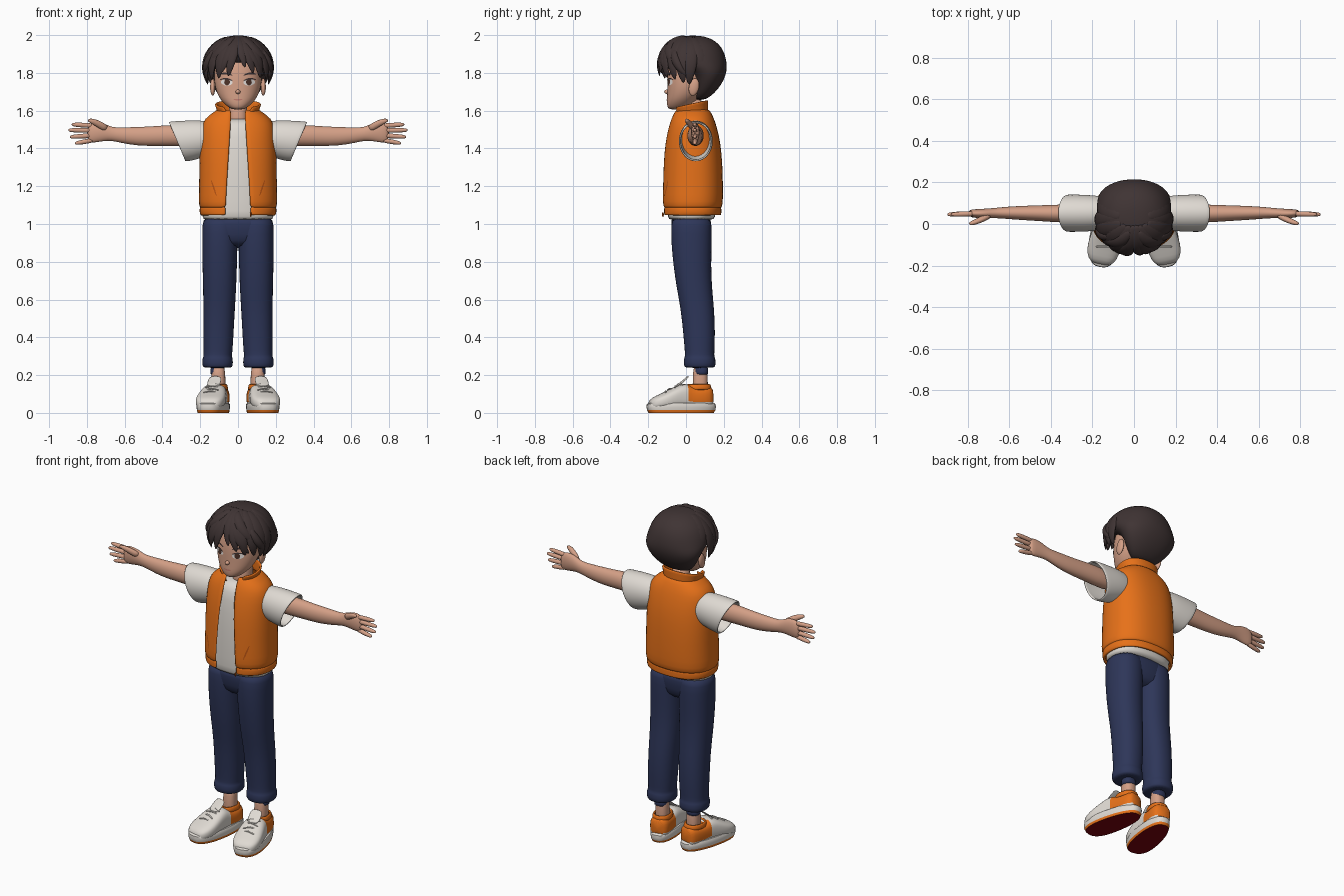
import bpy, bmesh
from math import sin, cos, pi, radians, asin
from mathutils import Vector, Matrix
from mathutils.bvhtree import BVHTree

if "Cube" in bpy.data.objects:
    bpy.data.objects.remove(bpy.data.objects["Cube"])


def material(name, *rgb):
    m = bpy.data.materials.new(name)
    m.diffuse_color = (*rgb, 1)
    m.use_nodes = True
    bsdf = m.node_tree.nodes["Principled BSDF"]
    bsdf.inputs["Base Color"].default_value = (*rgb, 1)
    bsdf.inputs["Roughness"].default_value = 0.8
    return m


SKIN = material("skin", .66, .35, .24)
HAIR = material("dark brown hair", .05, .034, .034)
ORANGE = material("orange cloth", .82, .17, .01)
SEAM = material("dark orange seam", .5, .09, .006)
WHITE = material("off white", .74, .70, .65)
NAVY = material("navy cloth", .027, .037, .10)
RED = material("dark red rubber", .2, .001, .004)
EYE = material("eye white", .8, .75, .72)
IRIS = material("brown iris", .07, .03, .02)
LIP = material("lip", .5, .19, .15)


def spow(v, p):
    return abs(v) ** p * (1 if v >= 0 else -1)


def oval(c, u, v, n=24, p=1.0, gap=0.0):
    """Ring about c with half axes u and v; a gap leaves it open at +v."""
    c, u, v = Vector(c), Vector(u), Vector(v)
    a0 = asin((gap / u.length) ** (1 / p)) if gap else 0
    steps = n - 1 if gap else n
    angles = [a0 + (2 * pi - 2 * a0) * i / steps for i in range(n)]
    return [c + u * spow(sin(a), p) + v * spow(cos(a), p) for a in angles]


def level(z, w, front, back, cx=0.0, p=0.85, gap=0.0):
    """Horizontal ring given by half width, front y and back y."""
    return oval((cx, (front + back) / 2, z), (w, 0, 0), (0, (front - back) / 2, 0), 24, p, gap)


def finish(name, bm, mats, mirror=False, sub=1, thick=0.0, rule=None):
    bm.normal_update()
    for f in bm.faces:
        f.smooth = True
        if rule:
            f.material_index = rule(f.calc_center_median(), f.normal)
    me = bpy.data.meshes.new(name)
    bm.to_mesh(me)
    bm.free()
    ob = bpy.data.objects.new(name, me)
    bpy.context.collection.objects.link(ob)
    for m in mats:
        me.materials.append(m)
    if mirror:
        ob.modifiers.new("mirror", 'MIRROR').use_mirror_merge = False
    if thick:
        s = ob.modifiers.new("thickness", 'SOLIDIFY')
        s.thickness, s.offset = thick, 0
    if sub:
        s = ob.modifiers.new("smooth", 'SUBSURF')
        s.levels = s.render_levels = sub
    else:
        bpy.ops.object.select_all(action='DESELECT')
        ob.select_set(True)
        bpy.context.view_layer.objects.active = ob
        bpy.ops.object.shade_smooth_by_angle(angle=radians(40))
    return ob


def loft(name, rings, mats, closed=True, caps=True, place=None, **kw):
    bm = bmesh.new()
    rows = [[bm.verts.new(place @ p if place else p) for p in r] for r in rings]
    n = len(rows[0])
    for a, b in zip(rows, rows[1:]):
        for i in range(n if closed else n - 1):
            j = (i + 1) % n
            bm.faces.new((a[i], a[j], b[j], b[i]))
    if caps and closed:
        bm.faces.new(rows[0])
        bm.faces.new(rows[-1])
    bmesh.ops.recalc_face_normals(bm, faces=bm.faces)
    tree = BVHTree.FromBMesh(bm)
    finish(name, bm, mats, **kw)
    return tree


def ball(name, loc, size, mat, rot=0.0, **kw):
    bm = bmesh.new()
    m = Matrix.Translation(loc) @ Matrix.Rotation(rot, 4, 'X') @ Matrix.Diagonal((*size, 1))
    bmesh.ops.create_uvsphere(bm, u_segments=16, v_segments=10, radius=1, matrix=m)
    finish(name, bm, [mat], **kw)


def plate(name, tree, x, z, rx, rz, lift, mat, tilt=0.0, bend=0.0, mirror=True):
    """Thin oval laid on the front of a surface."""
    bm = bmesh.new()
    rows = []
    for s in (.05, .5, 1):
        row = []
        for i in range(20):
            a = 2 * pi * i / 20
            px, pz = rx * s * cos(a), rz * s * sin(a) + bend * (s * cos(a)) ** 2
            at = Vector((x + px * cos(tilt) - pz * sin(tilt), -1, z + px * sin(tilt) + pz * cos(tilt)))
            hit = tree.ray_cast(at, Vector((0, 1, 0)))[0]
            row.append(bm.verts.new((at.x, (hit.y if hit else -.08) - lift, at.z)))
        rows.append(row)
    bm.faces.new(rows[0])
    for a, b in zip(rows, rows[1:]):
        for i in range(20):
            bm.faces.new((a[i], b[i], b[i - 19], a[i - 19]))
    bmesh.ops.recalc_face_normals(bm, faces=bm.faces)
    finish(name, bm, [mat], mirror=mirror, sub=0)


# Head, neck, ears and face
head = loft("head", [level(*r, p=.95) for r in (
    (1.605, .028, -.088, -.02), (1.62, .055, -.1, .02), (1.65, .088, -.103, .05),
    (1.69, .112, -.1, .09), (1.74, .126, -.1, .12), (1.80, .128, -.098, .14),
    (1.87, .115, -.085, .14), (1.93, .07, -.05, .1))], [SKIN])
loft("neck", [level(z, w, .045 - w, .055 + w) for z, w in ((1.5, .06), (1.56, .05), (1.67, .05))], [SKIN])
ball("ears", (.134, .042, 1.725), (.014, .028, .047), SKIN, rot=-.2, mirror=True)
ball("nose", (0, -.1, 1.7), (.013, .016, .012), SKIN)
plate("eye_whites", head, .06, 1.75, .031, .017, .002, EYE, .08)
plate("irises", head, .058, 1.751, .015, .017, .004, IRIS)
plate("upper_lashes", head, .061, 1.769, .034, .004, .005, HAIR, .1, -.009)
plate("eyebrows", head, .062, 1.797, .034, .005, .003, HAIR, .1, -.008)
plate("mouth", head, 0, 1.657, .025, .004, .002, LIP, 0, .005, False)

# Hair: a cap with locks swept over it
loft("hair_cap", [level(*r, p=.93) for r in (
    (1.655, .065, .045, .1), (1.69, .108, .04, .15), (1.74, .148, .04, .19), (1.79, .172, .03, .212),
    (1.825, .18, -.02, .217), (1.855, .182, -.1, .217), (1.91, .17, -.135, .205),
    (1.955, .138, -.11, .175), (1.985, .09, -.06, .13), (1.998, .035, 0, .07))], [HAIR])


def scalp(a, f):
    return Vector((.18 * sin(a) * sin(f), .027 - .178 * cos(a) * sin(f), 1.82 + .178 * cos(f)))


def lock(name, a0, a1, f0, f1, width, thick=.016):
    path = []
    for k in range(8):
        u = k / 7
        path.append(scalp(radians(a0 + (a1 - a0) * u ** 1.5), radians(f0 + (f1 - f0) * u)))
    rings = []
    for k, p in enumerate(path):
        along = (path[min(k + 1, 7)] - path[max(k - 1, 0)]).normalized()
        out = (p - Vector((0, .027, 1.82))).normalized()
        size = sin(pi * (.12 + .86 * k / 7)) ** .7
        rings.append(oval(p, along.cross(out) * width * size, out * thick * size, 8))
    loft(name, rings, [HAIR])


for i, spec in enumerate((
        (-6, -17, 10, 103, .036), (-28, -36, 12, 107, .04), (-48, -54, 15, 110, .04),
        (-70, -74, 20, 115, .042), (-92, -84, 25, 118, .04), (-12, -32, 30, 99, .03),
        (12, 27, 10, 98, .036), (30, 43, 12, 106, .04), (50, 60, 15, 109, .04),
        (70, 76, 20, 115, .042), (92, 86, 25, 118, .04), (10, 50, 25, 102, .03),
        (2, 12, 15, 88, .03), (-100, -125, 20, 105, .045), (100, 125, 20, 105, .045))):
    lock(f"hair_lock_{i + 1}", *spec)
for s, side in ((-1, "right"), (1, "left")):
    lock(f"{side}_side_tuft", s * 55, s * 82, 55, 102, .028, .024)
    lock(f"{side}_crown_tuft", s * 20, s * 62, 20, 84, .035, .022)

# Shirt with sleeves
loft("shirt", [level(*r) for r in (
    (1.02, .186, -.088, .142), (1.03, .19, -.098, .155), (1.1, .186, -.1, .165), (1.3, .175, -.097, .165),
    (1.48, .165, -.08, .14), (1.535, .125, -.058, .125), (1.56, .07, -.02, .105))], [WHITE])
loft("sleeves", [oval((x, .052, z), (0, ry, 0), (lean, 0, rz)) for x, z, ry, rz, lean in (
    (.12, 1.455, .07, .08, 0), (.19, 1.452, .082, .093, .01), (.26, 1.443, .085, .1, .03),
    (.315, 1.437, .086, .102, .042), (.322, 1.436, .084, .1, .043))],
    [WHITE], caps=False, mirror=True, thick=.01)

# Vest, hem band and collar
vest = loft("vest", [level(z, w, f, b, gap=g) for z, w, f, b, g in (
    (1.085, .197, -.118, .182, .062), (1.11, .204, -.125, .19, .062), (1.2, .2, -.122, .19, .058),
    (1.32, .2, -.118, .187, .05), (1.43, .196, -.108, .177, .043), (1.51, .19, -.09, .158, .038),
    (1.555, .172, -.075, .143, .036), (1.585, .128, -.062, .128, .036), (1.605, .1, -.05, .115, .036))],
    [ORANGE], closed=False, thick=.014)
loft("vest_hem", [level(z, w, -.117, .18, gap=.064) for z, w in (
    (1.047, .19), (1.055, .197), (1.08, .198), (1.092, .193))], [ORANGE], closed=False, thick=.016)
collar = [level(z, w, f, .112, gap=g) for z, w, f, g in (
    (1.585, .1, -.05, .038), (1.61, .104, -.056, .05), (1.645, .114, -.062, .068), (1.655, .119, -.066, .074))]
for row in collar:
    for p in row:
        p.z += (p.y - .11) * .22
loft("collar", collar, [ORANGE], closed=False, thick=.012)
plate("pocket_welts", vest, .128, 1.19, .045, .004, .009, SEAM, 1.25)
ball("zip_pull", (.068, -.122, 1.05), (.005, .005, .013), SEAM)

# Arms, hands and fingers
loft("arms", [oval((x, y, z), (0, ry, 0), (0, 0, rz)) for x, y, z, ry, rz in (
    (.17, .05, 1.465, .045, .055), (.34, .05, 1.47, .045, .057), (.45, .052, 1.465, .038, .052),
    (.53, .053, 1.464, .035, .05), (.62, .054, 1.47, .029, .041), (.67, .053, 1.477, .024, .035),
    (.71, .05, 1.487, .024, .048), (.76, .05, 1.487, .022, .056), (.8, .052, 1.478, .016, .05))],
    [SKIN], mirror=True)
for name, z0, z1, tip in (("index", 1.52, 1.527, .882), ("middle", 1.495, 1.497, .9),
                          ("ring", 1.469, 1.461, .892), ("little", 1.445, 1.427, .864)):
    loft(f"{name}_fingers", [oval((.76 + (tip - .76) * u, .05 - .004 * u, z0 + (z1 - z0) * u),
                                  (0, r, 0), (0, 0, r), 10)
         for u, r in ((0, .013), (.4, .014), (.85, .012), (1, .007))], [SKIN], mirror=True)
loft("thumbs", [oval((x, y, z), (0, r, 0), (-r * .6, 0, r), 10) for x, y, z, r in (
    (.69, .042, 1.5, .017), (.73, .025, 1.525, .017), (.765, .008, 1.543, .014), (.795, .001, 1.552, .008))],
    [SKIN], mirror=True)

# Trousers with turned-up cuffs
loft("hips", [level(*r) for r in ((.87, .172, -.055, .115), (.95, .187, -.074, .13),
                                 (1.0, .188, -.08, .135), (1.05, .18, -.078, .132))], [NAVY])
loft("trouser_legs", [level(z, w, f, b, cx, .9) for z, cx, w, f, b in (
    (.238, .108, .073, -.004, .148), (.245, .108, .081, -.012, .157), (.288, .108, .082, -.013, .157),
    (.296, .108, .075, -.006, .15), (.32, .106, .077, -.006, .15), (.42, .104, .081, -.015, .155),
    (.55, .1, .084, -.028, .15), (.66, .097, .088, -.05, .138), (.78, .097, .092, -.067, .133),
    (.9, .096, .094, -.079, .137), (1.0, .094, .096, -.08, .137), (1.04, .09, .09, -.072, .128))],
    [NAVY], mirror=True)
loft("trouser_linings", [level(z, .038, .045, .118, .108) for z in (.2, .21, .26)], [NAVY], mirror=True)

# Ankles and shoes, toes turned out
loft("ankles", [level(z, w, .073 - w, .078 + w, .104) for z, w in ((.08, .04), (.15, .037), (.27, .038))],
     [SKIN], mirror=True)
foot = Matrix.Translation((.127, -.025, 0)) @ Matrix.Rotation(.2, 4, 'Z')
sole = []
for z, s in ((0, .95), (.014, .99), (.03, 1.01), (.046, 1.0), (.053, .95)):
    sole.append([Vector(((.077 + .009 * cos(a)) * spow(sin(a), .75) * s, -.184 * spow(cos(a), .9) * s, z))
                 for a in (2 * pi * i / 40 for i in range(40))])
loft("shoe_soles", sole, [WHITE, ORANGE, RED], place=foot, mirror=True, sub=0,
     rule=lambda c, n: 2 if n.z < -.7 else (1 if c.z < .012 else 0))
loft("shoe_uppers", [oval((0, y, (top + .02) / 2), (w, 0, 0), (0, 0, (top - .02) / 2), 24, .7)
                     for y, w, top in (
    (-.175, .035, .058), (-.155, .065, .082), (-.11, .08, .1), (-.06, .078, .125), (-.01, .07, .152),
    (.03, .064, .155), (.05, .062, .14), (.09, .062, .135), (.145, .058, .142), (.172, .04, .135))],
    [WHITE, ORANGE], place=foot, mirror=True,
    rule=lambda c, n: 1 if c.y > .02 and c.z > .055 else 0)
loft("shoe_tongues", [oval((0, y, z), (w, 0, 0), (0, .005, .008), 12) for y, z, w in (
    (-.03, .14, .035), (.005, .163, .038), (.03, .185, .035), (.034, .19, .028))],
    [WHITE], place=foot, mirror=True)
loft("shoe_collars", [level(z, w, .088 - 1.15 * w, .1 + 1.15 * w) for z, w in (
    (.12, .05), (.145, .047), (.15, .042))], [ORANGE], place=foot, mirror=True, caps=False, thick=.012)
for i in range(4):
    y = -.085 + .026 * i
    top = .117 + .0135 * i
    loft(f"laces_{i + 1}", [oval((x, y + s * x * .2, top - abs(x) * .25), (0, .005, 0), (0, 0, .004), 8)
                            for s in (1 if i % 2 else -1,) for x in (-.04, -.02, 0, .02, .04)],
         [WHITE], place=foot, mirror=True)
